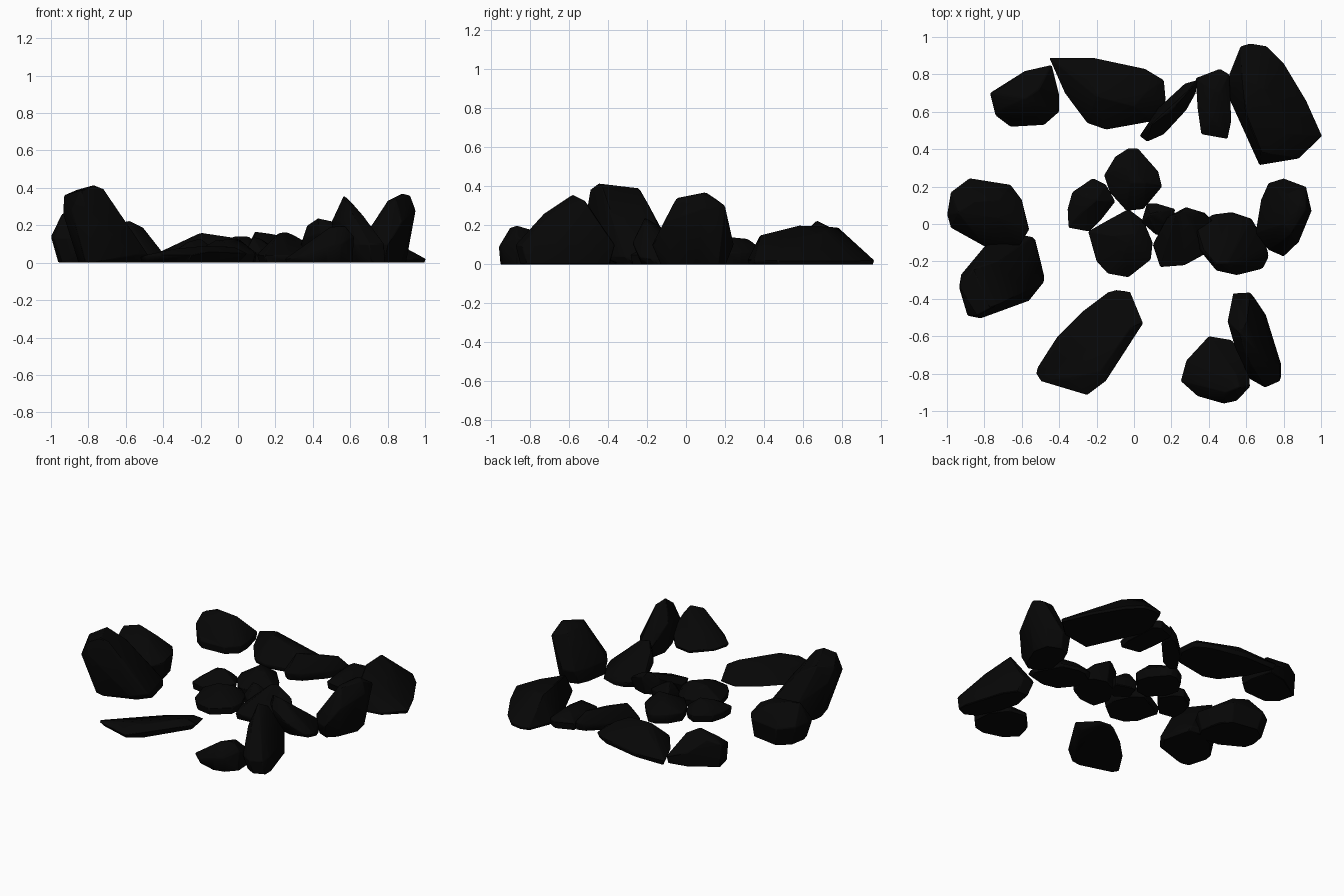
import bpy, bmesh
from mathutils import Vector

coal = bpy.data.materials.new("dark_stone")
coal.diffuse_color = (0.002, 0.002, 0.002, 1)


def rock(name, rim_z, rim, crest, taper=0.95, shift=(0, 0)):
    """Chipped stone: hull of a footprint rim, a tucked-in flat base and a few crest points."""
    pts = [Vector((p[0], p[1], p[2] if len(p) > 2 else rim_z)) for p in rim]
    c = sum(pts, Vector()) / len(pts)
    base = [Vector((c.x + (p.x - c.x) * taper + shift[0],
                    c.y + (p.y - c.y) * taper + shift[1], 0)) for p in pts]
    bm = bmesh.new()
    for p in pts + base + [Vector(q) for q in crest]:
        bm.verts.new(p)
    bmesh.ops.convex_hull(bm, input=bm.verts[:])
    bmesh.ops.delete(bm, geom=[v for v in bm.verts if not v.link_faces], context='VERTS')
    bmesh.ops.recalc_face_normals(bm, faces=bm.faces[:])
    me = bpy.data.meshes.new(name)
    bm.to_mesh(me)
    bm.free()
    ob = bpy.data.objects.new(name, me)
    bpy.context.collection.objects.link(ob)
    me.materials.append(coal)
    bev = ob.modifiers.new("worn_edges", 'BEVEL')
    bev.width = 0.005
    bev.segments = 1
    bev.limit_method = 'ANGLE'
    bev.angle_limit = 0.4
    bpy.ops.object.select_all(action='DESELECT')
    ob.select_set(True)
    bpy.context.view_layer.objects.active = ob
    bpy.ops.object.shade_smooth_by_angle(angle=0.6)


# back row, left to right
rock("back_left_rock", 0.05,
     [(-.77, .70, .16), (-.74, .58, .13), (-.66, .52), (-.48, .53), (-.40, .60), (-.40, .69), (-.44, .85),
      (-.58, .82, .1)],
     [(-.58, .67, .225), (-.74, .69, .18), (-.68, .74, .19), (-.70, .62, .17), (-.51, .72, .19)])
rock("back_slab", 0.03,
     [(-.455, .89, .04), (-.22, .89), (.06, .83), (.16, .77), (.17, .66), (.10, .55), (-.15, .505), (-.25, .54),
      (-.37, .70)],
     [(-.20, .68, .16), (-.24, .77, .14), (0, .63, .13), (.06, .70, .11), (-.33, .81, .09)])
rock("back_splinter", 0.05,
     [(.03, .47), (.07, .44), (.16, .48), (.28, .61), (.33, .70), (.34, .77), (.27, .75), (.13, .62)],
     [(.09, .53, .17), (.2, .61, .15), (.29, .71, .13)])
rock("back_block", 0.05,
     [(.33, .78), (.34, .62), (.36, .48), (.50, .455), (.52, .55), (.51, .80), (.46, .83)],
     [(.42, .56, .09), (.46, .7, .1), (.4, .73, .1)])
rock("back_right_slab", 0.02,
     [(.50, .69), (.51, .80), (.57, .95), (.62, .965), (.71, .95), (.80, .86), (.92, .66), (1.005, .47), (.88, .35),
      (.67, .315), (.60, .47)],
     [(.60, .58, .2), (.58, .78, .19), (.68, .38, .15), (.70, .72, .17), (.82, .48, .12)], taper=.98)

# left pair
rock("left_boulder", 0.13,
     [(-1.0, .05, .14), (-.98, .17, .14), (-.88, .245), (-.66, .21), (-.60, .13), (-.56, -.03), (-.62, -.13),
      (-.80, -.12), (-.98, -.02)],
     [(-.94, .06, .265), (-.86, .12, .27), (-.72, .03, .23), (-.72, .13, .22)], taper=.86, shift=(.01, 0))
rock("left_tall_boulder", 0.04,
     [(-.935, -.34, .26), (-.925, -.27, .27), (-.80, -.12, .15), (-.65, -.05), (-.54, -.07), (-.48, -.31),
      (-.56, -.41), (-.82, -.505, .3), (-.89, -.49, .28)],
     [(-.93, -.34, .36), (-.84, -.49, .385), (-.77, -.45, .415), (-.72, -.43, .395), (-.86, -.24, .39),
      (-.74, -.20, .32), (-.61, -.33, .23)], taper=.82, shift=(.045, .03))

# front row
rock("front_flat_slab", 0.01,
     [(-.525, -.80, .03), (-.50, -.84, .04), (-.36, -.85, .06), (-.25, -.915, .04), (-.15, -.84, .06),
      (-.09, -.70, .065), (.05, -.53, .05), (-.02, -.36), (-.10, -.35), (-.26, -.47), (-.41, -.62)],
     [(-.18, -.79, .09), (-.02, -.56, .085), (-.34, -.82, .075)], taper=.9, shift=(-.02, .02))
rock("front_rock", 0.02,
     [(.25, -.84), (.28, -.73), (.40, -.60), (.52, -.62), (.61, -.72, .08), (.62, -.87, .14), (.55, -.945, .1),
      (.48, -.96, .09), (.34, -.92, .03)],
     [(.49, -.90, .19), (.57, -.87, .2), (.54, -.80, .18), (.40, -.89, .12)])
rock("front_leaning_slab", 0.10,
     [(.50, -.52, .22), (.53, -.37), (.62, -.365), (.69, -.47), (.78, -.76), (.78, -.84), (.70, -.875),
      (.62, -.83), (.54, -.66, .22)],
     [(.565, -.58, .36), (.60, -.52, .33), (.61, -.73, .26), (.67, -.70, .25)], taper=.9, shift=(.02, 0))

# small stones across the middle
rock("middle_rear_stone", 0.06,
     [(-.16, .26), (-.10, .36), (-.03, .405), (.02, .405), (.13, .28), (.15, .20), (.05, .08), (-.04, .07),
      (-.13, .17)],
     [(-.02, .22, .14), (.06, .22, .14), (-.04, .32, .13)])
rock("middle_left_stone", 0.05,
     [(-.355, .08), (-.33, .17), (-.22, .245), (-.15, .21), (-.10, .12), (-.17, .03), (-.24, -.04), (-.35, -.02)],
     [(-.27, .07, .11), (-.2, .13, .13), (-.27, .15, .11)])
rock("middle_front_stone", 0.05,
     [(-.245, -.04), (-.20, -.20), (-.14, -.265), (-.03, -.285), (.09, -.19), (.10, -.10), (.05, .02), (-.03, .08),
      (-.14, .02)],
     [(-.12, -.06, .12), (0, -.05, .13), (-.06, -.17, .11)])
rock("middle_pebble", 0.06,
     [(.04, .01), (.07, .11), (.12, .11), (.22, .08), (.20, -.03), (.12, -.06)],
     [(.08, .05, .14), (.12, .06, .13)])
rock("middle_stone", 0.04,
     [(.18, .04, .12), (.28, .09, .13), (.38, .06, .1), (.42, .02, .06), (.38, -.16), (.27, -.22), (.14, -.23),
      (.10, -.11)],
     [(.22, .05, .16), (.26, .07, .165), (.18, -.10, .08), (.31, .04, .14)], taper=.92, shift=(0, -.01))
rock("middle_wedge", 0.03,
     [(.33, -.01, .08), (.42, .05), (.50, .06), (.62, .02), (.70, -.12), (.72, -.18), (.69, -.24, .04),
      (.55, -.275, .11), (.44, -.25, .16), (.35, -.14, .13)],
     [(.37, -.14, .2), (.43, -.21, .24), (.50, -.21, .225), (.60, -.22, .13)], taper=.87, shift=(.02, .025))

# right leaning boulder
rock("right_leaning_boulder", 0.10,
     [(.65, -.05), (.68, .13), (.72, .22), (.80, .245), (.92, .20, .3), (.95, .07, .28), (.88, -.10, .22),
      (.80, -.175), (.72, -.14)],
     [(.80, .0, .33), (.84, -.05, .34), (.88, .10, .37), (.92, .08, .36), (.82, .16, .33)],
     taper=.8, shift=(-.02, 0))
